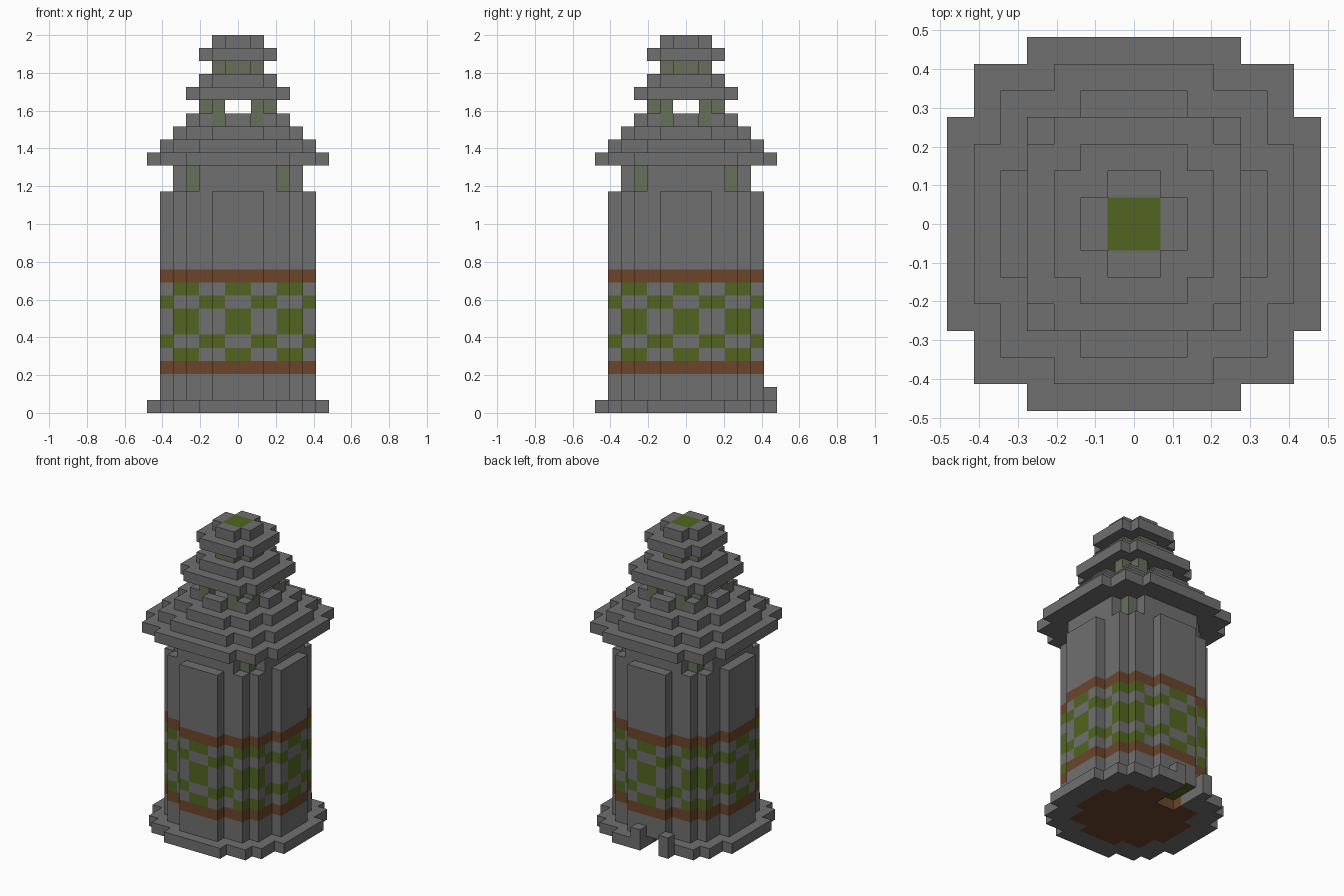
import bpy
import bmesh
from mathutils import Vector

U = 2 / 29  # edge length of one block

if "Cube" in bpy.data.objects:
    bpy.data.objects.remove(bpy.data.objects["Cube"])


def material(name, rgb):
    m = bpy.data.materials.new(name)
    m.use_nodes = True
    m.diffuse_color = (*rgb, 1)
    m.node_tree.nodes["Principled BSDF"].inputs["Base Color"].default_value = (*rgb, 1)
    return m


GREY, GREEN, BROWN, OLIVE = range(4)
MATS = [material("stone grey", (0.16, 0.16, 0.16)),
        material("moss green", (0.085, 0.13, 0.015)),
        material("clay brown", (0.15, 0.06, 0.023)),
        material("pale olive", (0.135, 0.16, 0.1))]


def disc(corners, bottom, top):
    """Blocks of a stepped round slab; corners are half sizes of stacked rectangles."""
    return {(i, j, k) for i in range(-7, 7) for j in range(-7, 7) for k in range(bottom, top)
            if any(abs(i + .5) < a and abs(j + .5) < b for a, b in corners)}


def box(x, y, z):
    return {(i, j, k) for i in range(*x) for j in range(*y) for k in range(*z)}


def mirrored(cells):
    """Copy blocks into all four quadrants."""
    return {(i if sx else -1 - i, j if sy else -1 - j, k)
            for i, j, k in cells for sx in (0, 1) for sy in (0, 1)}


def build(name, cells, colour):
    """Skin a set of blocks; colour is a fixed index or a rule of block, axis, side."""
    bm = bmesh.new()
    for c in cells:
        for axis in range(3):
            for side in (-1, 1):
                n = list(c)
                n[axis] += side
                if tuple(n) in cells:
                    continue
                centre = Vector(c) + Vector((.5, .5, .5))
                d = Vector([side / 2 if a == axis else 0 for a in range(3)])
                p = Vector([.5 if a == (axis + 1) % 3 else 0 for a in range(3)])
                q = Vector([.5 if a == (axis + 2) % 3 else 0 for a in range(3)]) * side
                f = bm.faces.new([bm.verts.new((centre + d + s * p + t * q) * U)
                                  for s, t in ((-1, -1), (1, -1), (1, 1), (-1, 1))])
                f.material_index = colour(c, axis, side) if callable(colour) else colour
    bmesh.ops.remove_doubles(bm, verts=bm.verts, dist=U / 100)
    bmesh.ops.dissolve_limit(bm, angle_limit=0.01, verts=bm.verts, edges=bm.edges,
                             delimit={'MATERIAL'})
    mesh = bpy.data.meshes.new(name)
    bm.to_mesh(mesh)
    bm.free()
    for m in MATS:
        mesh.materials.append(m)
    bpy.context.collection.objects.link(bpy.data.objects.new(name, mesh))


# Foundation with a rear entrance notch and clay floor
floor = disc([(2, 5), (4, 4), (5, 2)], 0, 1)
base = disc([(3, 7), (5, 6), (6, 5), (7, 3)], 0, 1)
base -= box((-2, 0), (3, 7), (0, 1))
build("foundation", base, lambda c, a, s: BROWN if c in floor else GREY)
build("entrance_posts", box((-3, -2), (6, 7), (1, 2)) | box((0, 1), (6, 7), (1, 2)), GREY)


# Main drum: two clay bands around a checkered frieze
def drum_colour(c, axis, side):
    k = c[2]
    if axis == 2:
        return GREEN if k == 1 and side < 0 else GREY
    if k in (3, 10):
        return BROWN
    if 4 <= k <= 9:
        along = c[1 - axis]
        odd = (along + 1) // 2 % 2
        return GREEN if odd == (k in (5, 8)) else GREY
    return GREY


build("drum", disc([(2, 6), (4, 5), (5, 4), (6, 2)], 1, 17), drum_colour)

# Neck below the eave with glazed corner columns
build("neck", disc([(3, 5), (5, 3)], 17, 19), GREY)
build("neck_columns", mirrored(box((3, 4), (3, 4), (17, 19))), OLIVE)

# Stepped roof
build("eave", disc([(4, 7), (6, 6), (7, 4)], 19, 20), GREY)
build("roof_step_lower", disc([(3, 6), (5, 5), (6, 3)], 20, 21), GREY)
build("roof_step_upper", disc([(2, 5), (4, 4), (5, 2)], 21, 22), GREY)

# Lantern: parapet blocks and open glazed columns
parapet = box((0, 1), (3, 4), (22, 23)) | box((3, 4), (0, 1), (22, 23)) \
    | box((2, 3), (2, 3), (22, 23))
build("lantern_parapet", mirrored(parapet), GREY)
columns = box((1, 2), (2, 3), (22, 24)) | box((2, 3), (1, 2), (22, 24))
build("lantern_columns", mirrored(columns), OLIVE)

# Upper tiers and finial
build("lantern_roof_lower", disc([(3, 4), (4, 3)], 24, 25), GREY)
build("lantern_roof_upper", disc([(2, 3), (3, 2)], 25, 26), GREY)
build("finial_neck", disc([(1, 2), (2, 1)], 26, 27), OLIVE)
build("finial_plate", disc([(2, 3), (3, 2)], 27, 28), GREY)
build("finial_cap", disc([(1, 2), (2, 1)], 28, 29),
      lambda c, a, s: GREEN if a == 2 and s > 0 and max(abs(c[0] + .5), abs(c[1] + .5)) < 1
      else GREY)
